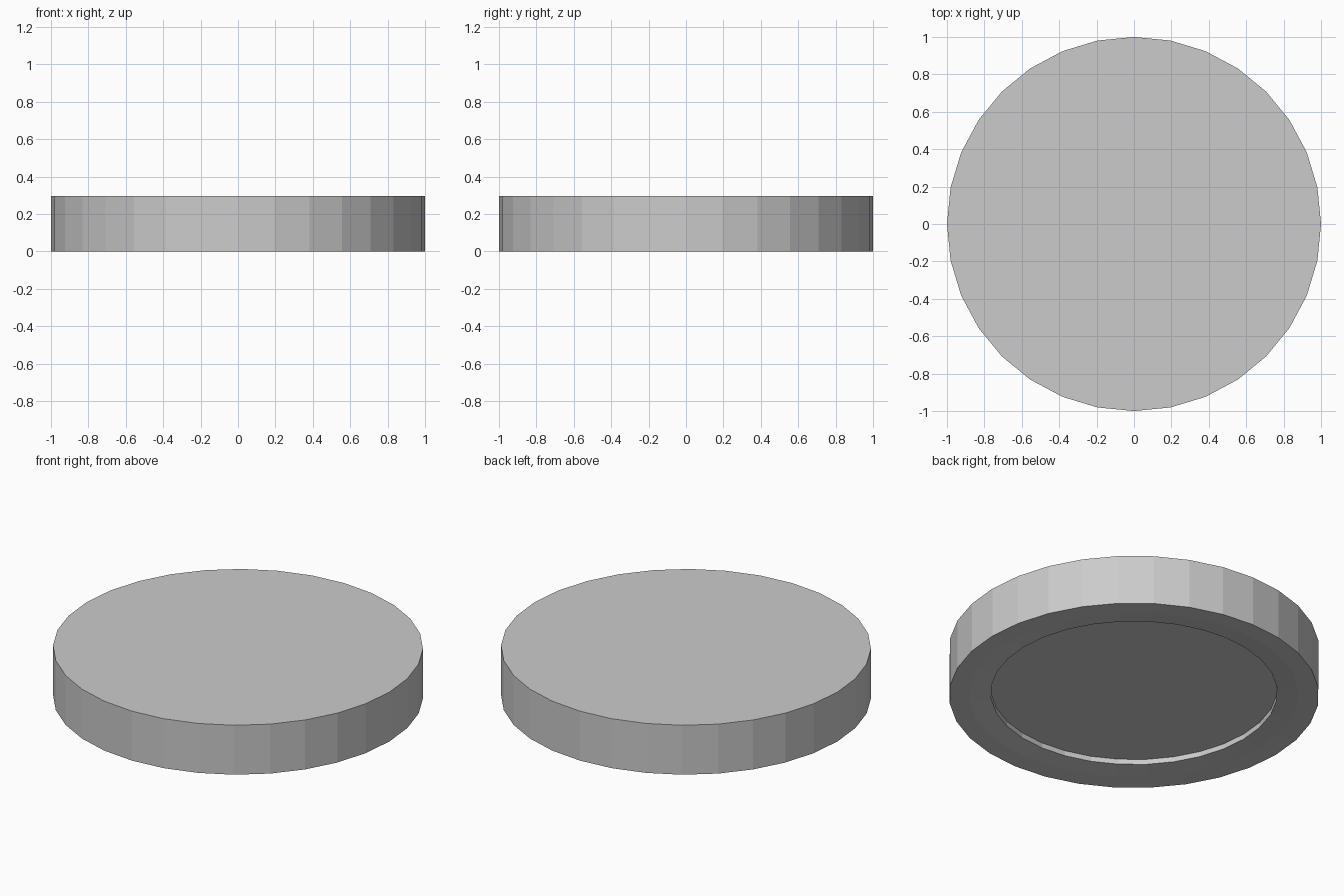
import bpy, bmesh, math

if "Cube" in bpy.data.objects:
    bpy.data.objects.remove(bpy.data.objects["Cube"])

SIDES = 32
# Half cross-section (radius, height) from the recess floor out to the top edge
PROFILE = [(0.775, 0.047), (0.775, 0.016), (0.89, 0.004), (1.0, 0.0), (1.0, 0.295)]


def lathe(name, profile, sides):
    """Revolve a profile around z and cap both ends with one flat face."""
    bm = bmesh.new()
    rings = []
    for r, z in profile:
        rings.append([bm.verts.new((r * math.cos(2 * math.pi * i / sides),
                                    r * math.sin(2 * math.pi * i / sides), z))
                      for i in range(sides)])
    for a, b in zip(rings, rings[1:]):
        for i in range(sides):
            j = (i + 1) % sides
            bm.faces.new((a[i], a[j], b[j], b[i]))
    bm.faces.new(list(reversed(rings[0])))
    bm.faces.new(rings[-1])
    bmesh.ops.recalc_face_normals(bm, faces=bm.faces[:])
    mesh = bpy.data.meshes.new(name)
    bm.to_mesh(mesh)
    bm.free()
    obj = bpy.data.objects.new(name, mesh)
    bpy.context.collection.objects.link(obj)
    return obj


# Round disc with a shallow recess underneath
lathe("round_disc", PROFILE, SIDES)
